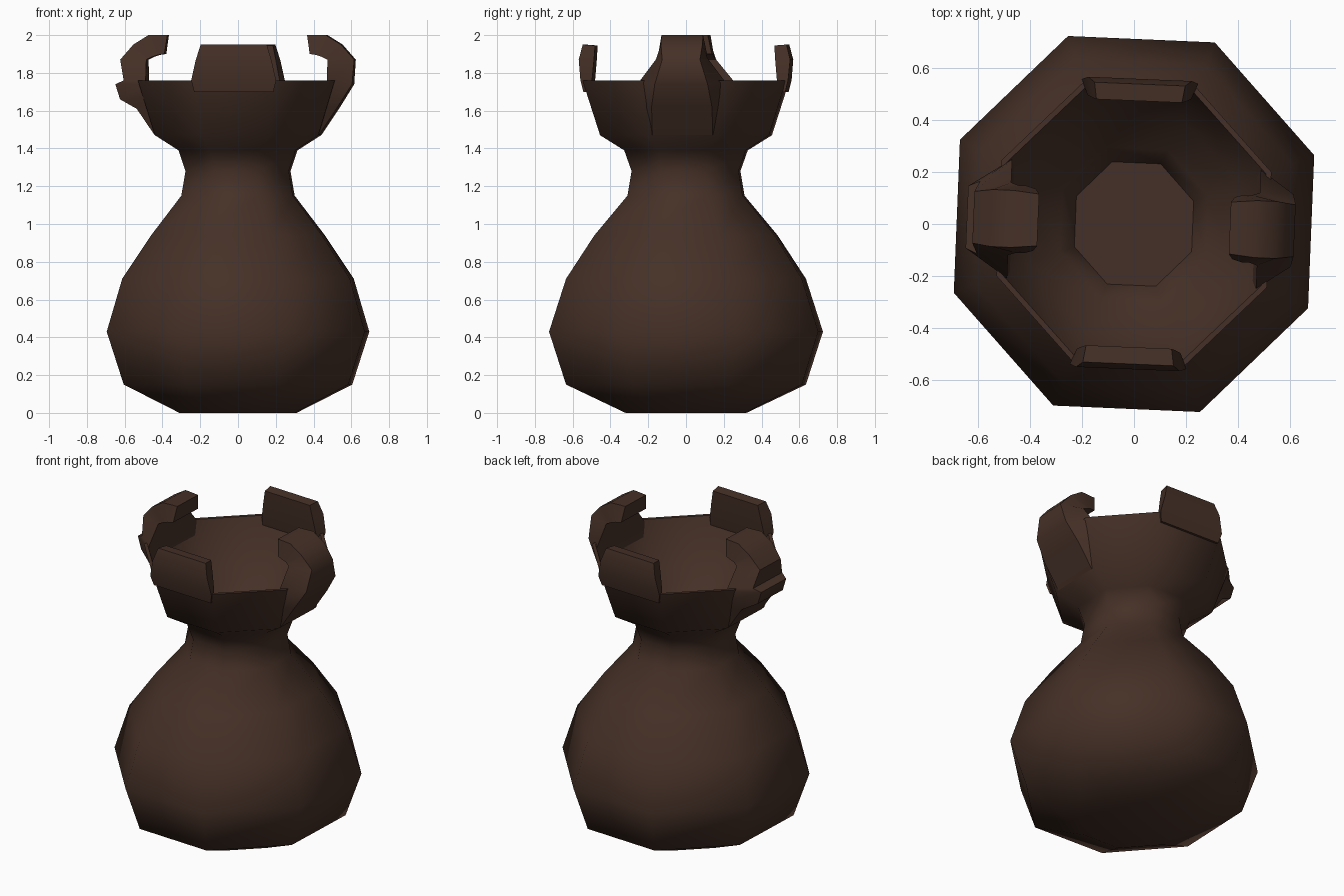
import bpy, bmesh, math

if "Cube" in bpy.data.objects:
    bpy.data.objects.remove(bpy.data.objects["Cube"])

mat = bpy.data.materials.new("dark_brown_clay")
mat.diffuse_color = (0.060, 0.030, 0.020, 1)
mat.use_nodes = True
mat.node_tree.nodes["Principled BSDF"].inputs["Base Color"].default_value = mat.diffuse_color
TWIST = math.radians(-2.4)


def finish(name, bm, angle):
    bmesh.ops.recalc_face_normals(bm, faces=bm.faces)
    me = bpy.data.meshes.new(name)
    bm.to_mesh(me)
    bm.free()
    ob = bpy.data.objects.new(name, me)
    bpy.context.collection.objects.link(ob)
    me.materials.append(mat)
    bpy.ops.object.select_all(action='DESELECT')
    ob.select_set(True)
    bpy.context.view_layer.objects.active = ob
    bpy.ops.object.shade_smooth_by_angle(angle=math.radians(angle))
    return ob


def loft(bm, rings):
    """Join closed rings of points and cap both ends."""
    vs = [[bm.verts.new(p) for p in r] for r in rings]
    n = len(vs[0])
    for a, b in zip(vs, vs[1:]):
        for i in range(n):
            j = (i + 1) % n
            bm.faces.new((a[i], a[j], b[j], b[i]))
    bm.faces.new(vs[0])
    bm.faces.new(vs[-1])


# Eight-sided vase: outside profile, over the rim, down to the inner floor
def octagon(half_x, half_y, z):
    k = 1 / math.cos(math.radians(20.1))
    pts = []
    for i in range(8):
        a = math.radians(22.5 + 45 * i) + TWIST
        pts.append((half_x * k * math.cos(a), half_y * k * math.sin(a), z))
    return pts


profile = [(.31, .32, 0), (.605, .635, .15), (.695, .725, .43), (.613, .635, .71),
           (.46, .485, .94), (.30, .31, 1.15), (.278, .288, 1.28), (.315, .327, 1.39),
           (.44, .455, 1.47), (.53, .548, 1.76),
           (.51, .527, 1.76), (.41, .425, 1.49), (.285, .295, 1.40), (.23, .24, 1.28)]
bm = bmesh.new()
loft(bm, [octagon(*p) for p in profile])
finish("vase_body", bm, 60)


# Rim lugs: sections of (outer dist, outer z, outer half width, inner dist, inner z, inner half width)
def lug(name, sections, direction):
    c, s = math.cos(direction + TWIST), math.sin(direction + TWIST)
    rings = []
    for ro, zo, wo, ri, zi, wi in sections:
        rings.append([(r * c - w * s, r * s + w * c, z) for r, w, z in
                      ((ro, -wo, zo), (ro, wo, zo), (ri, wi, zi), (ri, -wi, zi))])
    bm = bmesh.new()
    loft(bm, rings)
    finish(name, bm, 50)


hook_top = [(.62, 1.87, .10, .48, 1.87, .14), (.55, 1.95, .11, .45, 1.885, .13),
            (.47, 2.0, .11, .42, 1.895, .13), (.37, 2.0, .10, .385, 1.90, .12)]
right_base = [(.435, 1.47, .16, .42, 1.49, .17), (.535, 1.62, .16, .46, 1.62, .20),
              (.61, 1.74, .14, .48, 1.75, .23)]
left_base = [(.435, 1.47, .16, .42, 1.49, .17), (.53, 1.61, .16, .46, 1.62, .20),
             (.62, 1.66, .12, .47, 1.67, .22), (.645, 1.74, .12, .48, 1.74, .23),
             (.60, 1.76, .14, .48, 1.76, .23)]
lug("hooked_lug_right", right_base + hook_top, 0)
lug("hooked_lug_left", left_base + hook_top, math.pi)

tab = [(.535, 1.70, .21, .50, 1.70, .20), (.55, 1.76, .225, .49, 1.76, .20),
       (.56, 1.87, .20, .48, 1.87, .18), (.54, 1.95, .175, .475, 1.945, .165)]
lug("rim_tab_back", tab, math.pi / 2)
lug("rim_tab_front", tab, -math.pi / 2)
